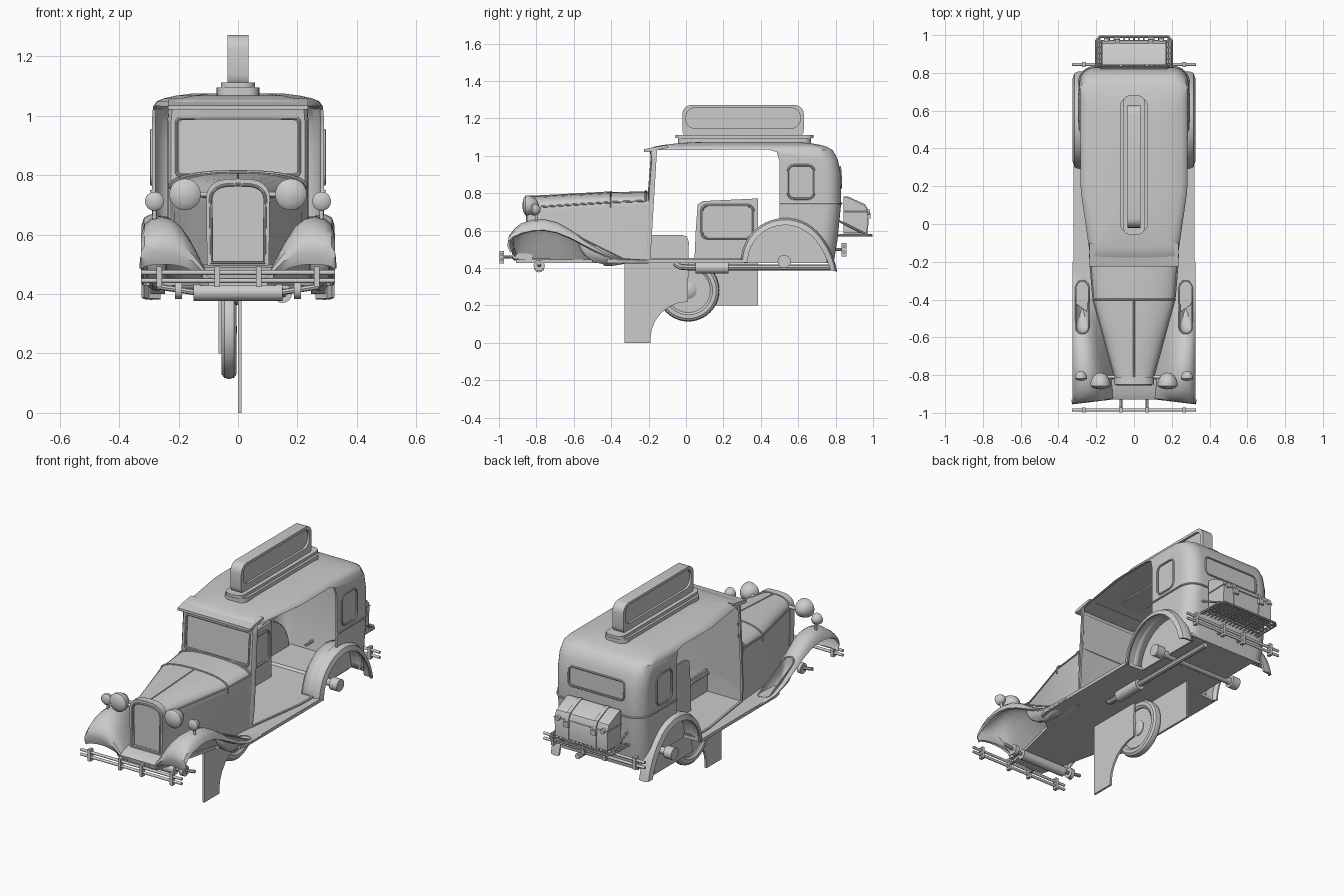
import bpy, bmesh
from math import sin, cos, pi, radians
from mathutils import Vector

if "Cube" in bpy.data.objects:
    bpy.data.objects.remove(bpy.data.objects["Cube"])

grey = bpy.data.materials.new("plain grey")
grey.use_nodes = True
grey.diffuse_color = (0.6, 0.6, 0.6, 1)
grey.node_tree.nodes["Principled BSDF"].inputs["Base Color"].default_value = (0.6, 0.6, 0.6, 1)
SIDES = ((1, "left"), (-1, "right"))


def activate(o):
    bpy.ops.object.select_all(action="DESELECT")
    o.select_set(True)
    bpy.context.view_layer.objects.active = o


def smooth(o):
    activate(o)
    bpy.ops.object.shade_smooth_by_angle(angle=radians(35))


def make(name, verts, faces):
    me = bpy.data.meshes.new(name)
    me.from_pydata([tuple(v) for v in verts], [], faces)
    bm = bmesh.new()
    bm.from_mesh(me)
    bmesh.ops.remove_doubles(bm, verts=bm.verts, dist=1e-5)
    bmesh.ops.recalc_face_normals(bm, faces=bm.faces)
    bm.to_mesh(me)
    bm.free()
    me.materials.append(grey)
    o = bpy.data.objects.new(name, me)
    bpy.context.collection.objects.link(o)
    smooth(o)
    return o


def loft(name, rings, closed=True, cap_start=False, cap_end=False):
    n = len(rings[0])
    faces = [(i * n + j, i * n + (j + 1) % n, (i + 1) * n + (j + 1) % n, (i + 1) * n + j)
             for i in range(len(rings) - 1) for j in range(n if closed else n - 1)]
    if cap_start:
        faces.append(tuple(range(n)))
    if cap_end:
        faces.append(tuple(range((len(rings) - 1) * n, len(rings) * n)))
    return make(name, [v for r in rings for v in r], faces)


def place(axis, a, b, t):
    return {"x": (t, a, b), "y": (a, t, b), "z": (a, b, t)}[axis]


def prism(name, pts, axis, t0, t1):
    return loft(name, [[place(axis, a, b, t) for a, b in pts] for t in (t0, t1)], True, True, True)


def rrect(a0, a1, b0, b1, r, n=5):
    out = []
    for k, (ca, cb) in enumerate(((a1 - r, b1 - r), (a0 + r, b1 - r), (a0 + r, b0 + r), (a1 - r, b0 + r))):
        out += [(ca + r * cos((k + i / n) * pi / 2), cb + r * sin((k + i / n) * pi / 2)) for i in range(n + 1)]
    return out


def revolve(name, profile, c, axis, n=28):
    return loft(name, [[Vector(c) + Vector(place(axis, r * cos(2 * pi * i / n), r * sin(2 * pi * i / n), t))
                        for i in range(n)] for r, t in profile], True, True, True)


def rod(name, c, axis, half, r):
    return revolve(name, [(r, -half), (r, half)], c, axis, 16)


def box(name, x0, x1, y0, y1, z0, z1):
    return prism(name, [(x0, y0), (x1, y0), (x1, y1), (x0, y1)], "z", z0, z1)


def tube(name, pts, r, cyclic=False):
    cu = bpy.data.curves.new(name, "CURVE")
    cu.dimensions, cu.bevel_depth, cu.bevel_resolution, cu.use_fill_caps = "3D", r, 2, True
    sp = cu.splines.new("POLY")
    sp.points.add(len(pts) - 1)
    for p, co in zip(sp.points, pts):
        p.co = (*co, 1)
    sp.use_cyclic_u = cyclic
    o = bpy.data.objects.new(name, cu)
    bpy.context.collection.objects.link(o)
    cu.materials.append(grey)
    activate(o)
    bpy.ops.object.convert(target="MESH")
    smooth(bpy.context.object)


def thicken(o, t):
    m = o.modifiers.new("shell", "SOLIDIFY")
    m.thickness, m.offset = t, -1
    activate(o)
    bpy.ops.object.modifier_apply(modifier=m.name)


def cut(o, cutter):
    m = o.modifiers.new("cut", "BOOLEAN")
    m.operation, m.solver, m.object = "DIFFERENCE", "EXACT", cutter
    activate(o)
    bpy.ops.object.modifier_apply(modifier=m.name)
    bpy.data.objects.remove(cutter)
    smooth(o)


def interp(table, t):
    for (a, u), (b, v) in zip(table, table[1:]):
        if t <= b:
            return u + (v - u) * max(0, t - a) / (b - a)
    return table[-1][1]


# Cab shell: stacked plan outlines, then openings
def plan(z, i, back, front):
    w, r = 0.29 - i, 0.085
    half = [(0.1 - i / 3, front - 0.004), (0.225 - i, front), (0.235 - i, front + 0.012), (0.287 - i, 0.17), (w, 0.24)]
    half += [(w - r + r * cos(a * pi / 16), back - r + r * sin(a * pi / 16)) for a in range(9)]
    return [(x, y, z) for x, y in half] + [(-x, y, z) for x, y in reversed(half)]


cab = loft("cab_shell", [plan(*p) for p in (
    (0.43, 0.01, 0.79, -0.215), (0.55, 0, 0.81, -0.208), (0.75, 0, 0.83, -0.2), (0.9, 0, 0.828, -0.19),
    (0.98, 0, 0.812, -0.183), (1.03, 0.004, 0.785, -0.19), (1.048, 0.016, 0.755, -0.17), (1.058, 0.04, 0.72, -0.12),
    (1.067, 0.08, 0.67, -0.04), (1.075, 0.14, 0.6, 0.06))], True, False, True)
thicken(cab, 0.012)
cut(cab, prism("door_cutter", [(-0.19, 0.455), (-0.155, 1.03), (0.44, 1.035), (0.485, 1.02), (0.5, 0.97), (0.5, 0.455)], "x", -1, 1))
cut(cab, prism("arch_cutter", [(0.53 + 0.222 * cos(a * pi / 16), 0.43 + 0.222 * sin(a * pi / 16)) for a in range(17)]
               + [(0.3, 0.3), (0.76, 0.3)], "x", -1, 1))
cut(cab, prism("windshield_cutter", rrect(-0.2, 0.2, 0.805, 0.985, 0.015), "y", -0.4, -0.1))
quarter = rrect(0.545, 0.685, 0.77, 0.95, 0.035)
cut(cab, prism("quarter_cutter", quarter, "x", -1, 1))
rear = rrect(-0.18, 0.18, 0.83, 0.94, 0.025)
cut(cab, prism("rear_cutter", rear, "y", 0.7, 1))
prism("windshield", [(-0.19, 0.79), (-0.185, 0.79), (-0.172, 1), (-0.177, 1)], "x", -0.21, 0.21)
tube("windshield_frame", [(x, -0.2 + (z - 0.79) * 0.077, z) for x, z in rrect(-0.207, 0.207, 0.798, 0.992, 0.015)], 0.005, True)
prism("rear_window", rrect(-0.19, 0.19, 0.82, 0.95, 0.03), "y", 0.812, 0.817)
tube("rear_window_frame", [(x, 0.83 - max(0, z - 0.89) * 0.12, z) for x, z in rear], 0.005, True)
belt = [(x, y, z) for x, y, z in plan(0.745, -0.001, 0.831, -0.2) if y > 0.6]
tube("belt_moulding", [(0.291, 0.5, 0.745)] + belt + [(-0.291, 0.5, 0.745)], 0.006)
prism("roof_visor", [(-0.225, 1.02), (-0.225, 1.035), (-0.18, 1.045), (-0.1, 1.058), (-0.1, 1.045), (-0.19, 1.022)], "x", -0.235, 0.235)
for s, side in SIDES:
    prism(side + "_quarter_window", rrect(0.535, 0.695, 0.76, 0.96, 0.04), "x", s * 0.279, s * 0.283)
    tube(side + "_quarter_frame", [(s * 0.29, y, z) for y, z in quarter], 0.006, True)

# Floor with running boards
floor = [(0.1, -0.91), (0.2, -0.5), (0.31, -0.42), (0.32, -0.38), (0.32, 0.31), (0.2, 0.32), (0.2, 0.75), (0.25, 0.79)]
prism("floor", floor + [(-x, y) for x, y in reversed(floor)], "z", 0.428, 0.447)

# Hood, cowl and radiator
def hood_ring(y, w, shoulder, top):
    half = [(w * 0.97, 0.44), (w, shoulder - 0.03)]
    half += [(w * cos(a * pi / 12) ** 0.8, shoulder + (top - shoulder) * sin(a * pi / 12)) for a in range(6)]
    return [(x, y, z) for x, z in half] + [(0, y, top)] + [(-x, y, z) for x, z in reversed(half)]


loft("hood", [hood_ring(-0.82, 0.1, 0.725, 0.783), hood_ring(-0.6, 0.16, 0.74, 0.795),
              hood_ring(-0.4, 0.215, 0.752, 0.806), hood_ring(-0.2, 0.23, 0.76, 0.81)], True, True, True)
tube("cowl_seam", hood_ring(-0.4, 0.217, 0.753, 0.807)[1:-1], 0.005)
tube("cowl_rear_trim", hood_ring(-0.215, 0.231, 0.76, 0.811)[2:-2], 0.006)
tube("hood_hinge", [(0, -0.82, 0.783), (0, -0.4, 0.806)], 0.004)
for s, side in SIDES:
    tube(side + "_hood_seam", [(s * 0.1, -0.82, 0.725), (s * 0.215, -0.4, 0.752), (s * 0.231, -0.21, 0.76)], 0.005)


def grille(w, z0, shoulder, top):
    return [(-w * 0.97, z0), (w * 0.97, z0)] + [
        (w * cos(a * pi / 12) ** 0.6 if a < 6 else -w * abs(cos(a * pi / 12)) ** 0.6,
         shoulder + (top - shoulder) * sin(a * pi / 12)) for a in range(13)]


shell = prism("radiator_shell", grille(0.107, 0.47, 0.725, 0.788), "y", -0.85, -0.81)
cut(shell, prism("grille_cutter", grille(0.086, 0.51, 0.72, 0.762), "y", -0.9, -0.838))
tube("radiator_rim", [(x, -0.85, z) for x, z in grille(0.092, 0.505, 0.72, 0.768)], 0.005, True)
apron = [(-0.925, 0.45), (-0.93, 0.475), (-0.9, 0.49), (-0.82, 0.5), (-0.82, 0.44)]
prism("front_apron", apron, "x", -0.12, 0.12)

# Front fenders with spare wheel wells
crest = [(-0.955, 0.545), (-0.95, 0.58), (-0.925, 0.612), (-0.88, 0.64), (-0.82, 0.658), (-0.76, 0.662), (-0.69, 0.645),
         (-0.62, 0.607), (-0.52, 0.537), (-0.44, 0.485), (-0.36, 0.452), (-0.2, 0.445)]
inner = [(-0.96, 0.08), (-0.82, 0.095), (-0.4, 0.205), (-0.2, 0.22)]
cross = [(0, 0.08), (0.12, 0.3), (0.28, 0.65), (0.42, 0.86), (0.56, 0.97), (0.7, 1), (0.85, 0.96), (0.95, 0.88), (1, 0.74)]
for s, side in SIDES:
    rings = []
    for y, z in [(-0.94, 0.5)] + crest:
        xi = interp(inner, y)
        rings.append([(s * (xi + (0.326 - xi) * u), y + (0.03 * (1 - u) if y < -0.9 else 0), 0.435 + (z - 0.435) * f)
                      for u, f in cross])
    fender = loft(side + "_front_fender", rings, False)
    if sum(p.normal.z for p in fender.data.polygons) < 0:
        fender.data.flip_normals()
    thicken(fender, 0.012)
    cut(fender, prism("well_cutter", rrect(s * 0.274 - 0.034, s * 0.274 + 0.034, -0.58, -0.3, 0.033), "z", 0.2, 0.9))
    well = []
    for k in (1, 0.97, 0.9, 0.75, 0.4, 0.05):
        well.append([(s * 0.274 + x * k, -0.44 + y * k, interp(crest, -0.44 + y) * (1 - d) + (0.41 + 0.12 * max(0, -y - 0.02)) * d)
                     for x, y in rrect(-0.034, 0.034, -0.14, 0.14, 0.033) for d in [(1 - k * k) ** 0.4]])
    loft(side + "_spare_well", well, True, False, True)
    tube(side + "_well_rim", [(s * 0.274 + x, -0.44 + y, interp(crest, -0.44 + y) - 0.002)
                              for x, y in rrect(-0.034, 0.034, -0.14, 0.14, 0.033)], 0.004, True)

# Rear fenders and wheel housings
section = [(0.26, 0.235), (0.295, 0.238), (0.316, 0.228), (0.325, 0.2), (0.316, 0.2), (0.3, 0.217), (0.26, 0.222)]
for s, side in SIDES:
    rings = []
    for k in range(25):
        a = 180 - 8 * k
        flare = 0.035 * max(0, (45 - a) / 50) ** 2
        rings.append([(s * x, 0.53 + r * cos(radians(a)) + flare, 0.43 + r * sin(radians(a))) for x, r in section])
    loft(side + "_rear_fender", rings, True, True, True)
    arc = [(0.53 + 0.23 * cos(a * pi / 20), 0.43 + 0.23 * sin(a * pi / 20)) for a in range(21)]
    house = loft(side + "_wheel_housing", [[(s * x, y, z) for y, z in arc] for x in (0.285, 0.2)], False)
    thicken(house, 0.006)
    prism(side + "_housing_wall", arc, "x", s * 0.2, s * 0.206)

# Roof sign
for k, (z0, z1, w) in enumerate(((1.055, 1.095, 0.072), (1.095, 1.112, 0.058))):
    prism("sign_base_%d" % k, rrect(-w, w, -0.115 + w, 0.74 - w, 0.04), "z", z0, z1)
sign = prism("roof_sign", rrect(-0.02, 0.63, 1.09, 1.272, 0.05), "x", -0.035, 0.035)
for s, side in SIDES:
    cut(sign, prism("sign_cutter", rrect(0, 0.61, 1.148, 1.256, 0.045), "x", s * 0.022, s * 0.1))

# Lamps
for s, side in SIDES:
    bowl = [(0.004, -0.05), (0.03, -0.046), (0.046, -0.038), (0.053, -0.032), (0.053, -0.018), (0.048, 0), (0.036, 0.022), (0.018, 0.034), (0.003, 0.038)]
    revolve(side + "_headlight", bowl, (s * 0.178, -0.825, 0.735), "y")
    revolve(side + "_small_lamp", [(r * 0.6, t * 0.6) for r, t in bowl], (s * 0.281, -0.8, 0.712), "y")
    rod(side + "_lamp_post", (s * 0.281, -0.8, 0.67), "z", 0.02, 0.007)
rod("headlight_bar", (0, -0.81, 0.735), "x", 0.15, 0.009)

# Bumpers
for end, y, levels in (("front", -0.985, (0.445, 0.472)), ("rear", 0.845, (0.485, 0.515))):
    d = 1 if y < 0 else -1
    for k, z in enumerate(levels):
        rod("%s_bumper_bar_%d" % (end, k), (0, y, z), "x", 0.327, 0.008)
    for s, side in SIDES:
        for x in (0.07, 0.265):
            box("%s_%s_bumper_clamp" % (side, end), s * x - 0.009, s * x + 0.009, y - 0.013, y + 0.013, levels[0] - 0.022, levels[1] + 0.02)
        tube("%s_%s_bumper_arm" % (side, end), [(s * 0.07, y, levels[0] + 0.015), (s * 0.07, y + d * 0.12, levels[0] + 0.01)], 0.008)

# Underbody: axles, silencer and exhaust
rod("front_crossmember", (0, -0.785, 0.405), "x", 0.15, 0.028)
rod("rear_axle", (0, 0.525, 0.435), "x", 0.27, 0.02)
for s, side in SIDES:
    tube(side + "_steering_rod", [(s * 0.14, -0.785, 0.405), (s * 0.27, -0.785, 0.425)], 0.01)
    rod(side + "_front_hub", (s * 0.2, -0.785, 0.413), "x", 0.012, 0.03)
    rod(side + "_rear_hub", (s * 0.27, 0.525, 0.435), "x", 0.025, 0.035)
rod("silencer", (0.15, 0.14, 0.402), "y", 0.088, 0.032)
tube("exhaust_pipe", [(0.13, -0.06, 0.425), (0.14, -0.03, 0.407), (0.15, 0.02, 0.403), (0.15, 0.6, 0.403), (0.15, 0.79, 0.403)], 0.016)

# Luggage trunk and rack
trunk = [(0.842, 0.588), (0.968, 0.588), (0.972, 0.7), (0.955, 0.735), (0.865, 0.778), (0.842, 0.778)]
prism("trunk", trunk, "x", -0.17, 0.17)
tube("trunk_lid_seam", [(-0.17, 0.842, 0.7), (-0.172, 0.972, 0.7), (0.172, 0.972, 0.7), (0.17, 0.842, 0.7)], 0.004)
for s, side in SIDES:
    strap = [(0.842 + (y - 0.842) * 1.04, z + (0.005 if z > 0.6 else -0.004)) for y, z in trunk]
    prism(side + "_trunk_strap", strap, "x", s * 0.078, s * 0.1)
    box(side + "_trunk_buckle", s * 0.089 - 0.016, s * 0.089 + 0.016, 0.97, 0.987, 0.665, 0.695)
    rod(side + "_trunk_lock", (s * 0.145, 0.975, 0.7), "y", 0.01, 0.014)
    tube(side + "_rack_stay", [(s * 0.195, 0.8, 0.66), (s * 0.195, 0.97, 0.576)], 0.006)
tube("rack_frame", [(-0.2, 0.81, 0.575), (-0.2, 0.97, 0.575), (-0.18, 0.992, 0.575), (0.18, 0.992, 0.575), (0.2, 0.97, 0.575), (0.2, 0.81, 0.575)], 0.007)
for k in range(15):
    rod("rack_slat_%d" % k, (-0.182 + 0.026 * k, 0.9, 0.577), "y", 0.09, 0.004)
for k in range(5):
    rod("rack_crossbar_%d" % k, (0, 0.845 + 0.03 * k, 0.577), "x", 0.2, 0.004)

# Loose door panels and wheel on the centre line
arch = [(-0.19 + 0.2 * sin(a * pi / 12), 0.215 - 0.2 * cos(a * pi / 12)) for a in range(7)]
arch = [(-0.19 + 0.2 * (1 - cos(a * pi / 12)), 0.02 + 0.2 * sin(a * pi / 12)) for a in range(7)]
prism("arched_door", [(-0.328, 0), (-0.19, 0)] + arch + [(0.015, 0.54), (0.005, 0.568), (-0.02, 0.578), (-0.328, 0.578)], "x", 0, 0.012)
tube("arched_door_trim", [(-0.004, y, z) for y, z in rrect(-0.3, -0.02, 0.37, 0.555, 0.03)], 0.008, True)
prism("straight_door", [(0.035, 0.2), (0.385, 0.2), (0.385, 0.772), (0.09, 0.758), (0.062, 0.74), (0.052, 0.6)], "x", -0.066, -0.054)
tube("straight_door_trim", [(-0.05, y, z) for y, z in rrect(0.085, 0.36, 0.56, 0.735, 0.03)], 0.007, True)
tyre = [(0.118, -0.016), (0.13, -0.025), (0.15, -0.025), (0.162, -0.016), (0.166, 0), (0.162, 0.016), (0.15, 0.025), (0.13, 0.025), (0.118, 0.016), (0.118, -0.016)]
loft("tyre", [[(-0.03 + t, 0.012 + r * cos(k * pi / 20), 0.28 + r * sin(k * pi / 20)) for k in range(40)] for r, t in tyre])
rod("wheel_disc", (-0.03, 0.012, 0.28), "x", 0.008, 0.12)
revolve("wheel_hub", [(0.045, -0.012), (0.045, 0.012), (0.03, 0.022), (0.012, 0.026)], (-0.03, 0.012, 0.28), "x")
